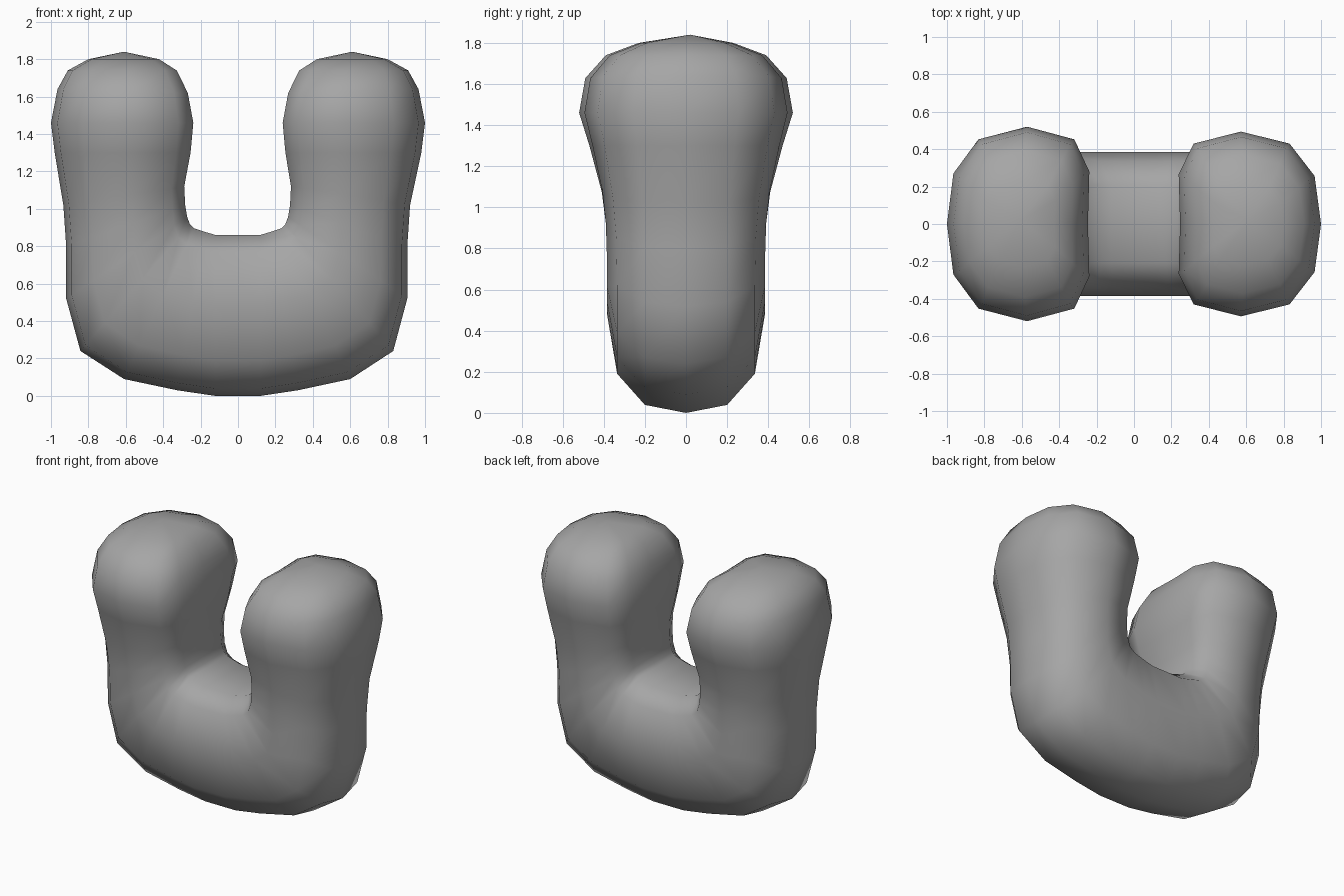
import bpy
import bmesh

default = bpy.data.objects.get("Cube")
if default:
    bpy.data.objects.remove(default, do_unlink=True)

# Single grey material
grey = bpy.data.materials.new("Plain grey")
grey.use_nodes = True
colour = (0.38, 0.38, 0.38, 1)
grey.diffuse_color = colour
grey.node_tree.nodes["Principled BSDF"].inputs["Base Color"].default_value = colour

# Half cross-section: (across, depth), from the outer side to the inner side
half = [(-1, 0), (-.91, .52), (-.56, .87), (.12, 1), (.78, .87), (.99, .54), (.97, 0)]
section = half + [(u, -v) for u, v in reversed(half[1:-1])]

# Stations from the middle to an arm tip: outer x, outer z, inner x, inner z, half depth
stations = [
    (.12, 0, .12, .865, .385),
    (.32, .03, .17, .88, .385),
    (.60, .09, .23, .90, .385),
    (.83, .24, .25, .92, .385),
    (.905, .52, .265, .96, .385),
    (.905, .8, .275, 1.02, .39),
    (.92, 1.02, .28, 1.12, .41),
    (.98, 1.3, .25, 1.3, .47),
    (1, 1.46, .235, 1.46, .52),
    (.965, 1.64, .265, 1.62, .49),
    (.91, 1.74, .325, 1.74, .39),
    (.80, 1.80, .42, 1.80, .23),
]


def tweak(x, y, z):
    """Slight hand-shaped difference between the two arms."""
    if x > 0:
        y *= 1 - .05 * min(max((z - 1) / .46, 0), 1)
    elif z < 1.2:
        x *= 1.015
    return x, y, z


def add_ring(bm, station, side):
    ox, oz, ix, iz, depth = station
    ring = []
    for u, v in section:
        t = (u + 1) / 2
        x = side * (ox + (ix - ox) * t)
        z = oz + (iz - oz) * t
        ring.append(bm.verts.new(tweak(x, v * depth, z)))
    return ring


# U-shaped body lofted from tip to tip
bm = bmesh.new()
rings = [add_ring(bm, s, -1) for s in reversed(stations)]
rings += [add_ring(bm, s, 1) for s in stations]
count = len(section)
for a, b in zip(rings, rings[1:]):
    for i in range(count):
        j = (i + 1) % count
        bm.faces.new((a[i], a[j], b[j], b[i]))

# Domed arm tips
for ring, side in ((rings[0], -1), (rings[-1], 1)):
    tip = bm.verts.new((side * .61, .02, 1.84))
    for i in range(count):
        bm.faces.new((ring[i], ring[(i + 1) % count], tip))

bmesh.ops.recalc_face_normals(bm, faces=bm.faces)
for face in bm.faces:
    face.smooth = True
mesh = bpy.data.meshes.new("u_shaped_body")
bm.to_mesh(mesh)
bm.free()
mesh.materials.append(grey)
body = bpy.data.objects.new("u_shaped_body", mesh)
bpy.context.collection.objects.link(body)
